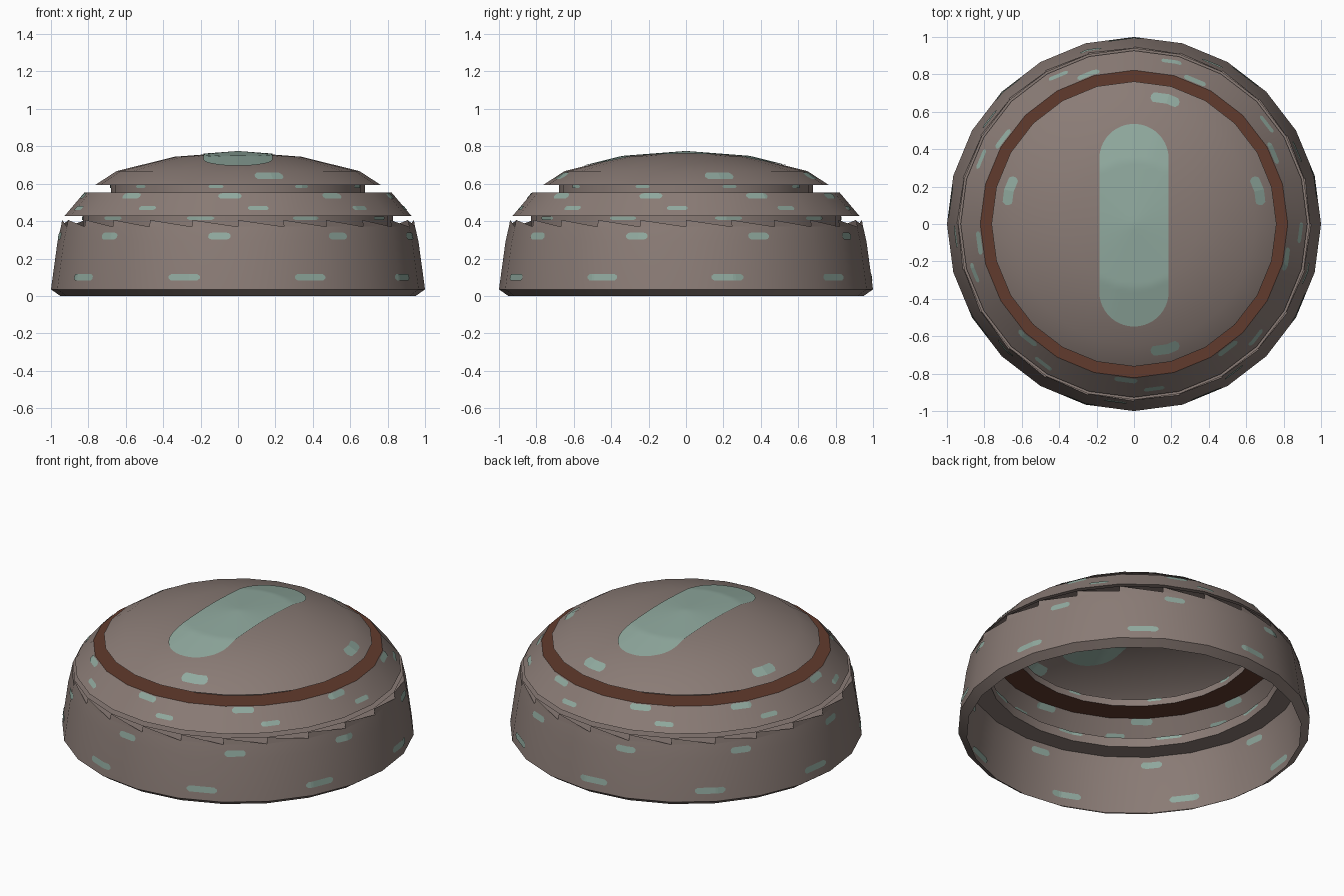
import bpy, math
from math import sin, cos, radians, floor, hypot, atan2, sqrt

if "Cube" in bpy.data.objects:
    bpy.data.objects.remove(bpy.data.objects["Cube"])

N = 24
STEP = 2 * math.pi / N


def material(name, rgb):
    m = bpy.data.materials.new(name)
    m.diffuse_color = (*rgb, 1)
    m.use_nodes = True
    m.node_tree.nodes["Principled BSDF"].inputs["Base Color"].default_value = m.diffuse_color
    return m


TAUPE = material("taupe", (0.255, 0.2, 0.18))
TEAL = material("pale teal", (0.28, 0.40, 0.345))
RUST = material("rust brown", (0.12, 0.043, 0.026))


def make(name, verts, faces, mat, smooth=True):
    me = bpy.data.meshes.new(name)
    me.from_pydata(verts, [], faces)
    me.materials.append(mat)
    ob = bpy.data.objects.new(name, me)
    bpy.context.collection.objects.link(ob)
    if smooth:
        bpy.ops.object.select_all(action='DESELECT')
        ob.select_set(True)
        bpy.context.view_layer.objects.active = ob
        bpy.ops.object.shade_smooth_by_angle(angle=radians(30))
    return ob


def at(a, r, z):
    # azimuth measured from the front (-y) towards +x
    return (r * sin(a), -r * cos(a), z)


def lathe(name, profile, mat):
    """Open 24-sided shell; the profile runs bottom to top."""
    verts, faces, rows = [], [], []
    for r, z in profile:
        if r == 0:
            rows.append([len(verts)] * N)
            verts.append((0, 0, z))
        else:
            rows.append(list(range(len(verts), len(verts) + N)))
            verts += [at(i * STEP, r, z) for i in range(N)]
    for a, b in zip(rows, rows[1:]):
        for i in range(N):
            j = (i + 1) % N
            f = [a[i], a[j], b[j], b[i]]
            faces.append(f[:3] if b[i] == b[j] else f)
    return make(name, verts, faces, mat)


def facet(a):
    # distance factor of a flat side compared with its corners
    return cos(STEP / 2) / cos(a - floor(a / STEP) * STEP - STEP / 2)


def lookup(table, x):
    # linear interpolation in a list of (x, y)
    table = sorted(table)
    for (x0, y0), (x1, y1) in zip(table, table[1:]):
        if x <= x1:
            return y0 + (y1 - y0) * (x - x0) / (x1 - x0)
    return table[-1][1]


# Shell parts
BASE = [(0.95, 0), (1.0, 0.035), (0.965, 0.29), (0.947, 0.37)]
LEDGE = [(0.947, 0.37), (0.83, 0.37)]
NECK = [(0.83, 0.37), (0.83, 0.428)]
TIER = [(0.83, 0.428), (0.927, 0.428), (0.822, 0.552)]
DOME = [(0.68, 0.594), (0.762, 0.594), (0.65, 0.667), (0.34, 0.744), (0, 0.77)]
lathe("base_wall", BASE, TAUPE)
lathe("lower_ledge", LEDGE, TAUPE)
lathe("lower_neck", NECK, TAUPE)
lathe("groove_plate", [(0.94, 0.406), (0.83, 0.406)], TAUPE)
lathe("middle_tier", TIER, TAUPE)
lathe("rust_ring", [(0.822, 0.552), (0.68, 0.552)], RUST)
lathe("upper_neck", [(0.68, 0.552), (0.68, 0.594)], TAUPE)
lathe("dome", DOME, TAUPE)

# Sawtooth strip around the groove
tv, tf = [], []
for i in range(N):
    tv += [at(i * STEP, 0.947, 0.37), at((i + 1) * STEP, 0.947, 0.37), at(i * STEP, 0.94, 0.406)]
    tf.append((3 * i, 3 * i + 1, 3 * i + 2))
make("groove_teeth", tv, tf, TAUPE, False)


def dashes(name, profile, z0, half_h, half_w, angles):
    """Rounded flecks that follow a wall, on its outside and inside."""
    table = [(z, r) for r, z in profile]
    verts, faces = [], []
    n = 12
    for deg in angles:
        for off in (0.004, -0.004):
            s = len(verts)
            for k in range(n + 1):
                u = -half_w + 2 * half_w * k / n
                t = max(0, abs(u) - (half_w - half_h)) / half_h
                h = half_h * max(0.35, sqrt(max(0, 1 - t * t)))
                for z in (z0 - h, z0 + h):
                    a = radians(deg) + u / lookup(table, z0)
                    verts.append(at(a, lookup(table, z) * facet(a) + off, z))
            for k in range(n):
                f = [s + 2 * k, s + 2 * k + 2, s + 2 * k + 3, s + 2 * k + 1]
                faces.append(f if off > 0 else f[::-1])
    make(name, verts, faces, TEAL, False)


def nine(start):
    return [start + 40 * k for k in range(9)]


dashes("base_flecks_low", BASE[1:], 0.10, 0.018, 0.088, nine(23))
dashes("base_flecks_high", BASE[1:], 0.32, 0.018, 0.06, nine(-6))
dashes("neck_flecks", NECK, 0.416, 0.009, 0.075, nine(-14))
dashes("tier_flecks_low", TIER[1:], 0.47, 0.011, 0.055, nine(7))
dashes("tier_flecks_high", TIER[1:], 0.535, 0.014, 0.062, nine(-3))
dashes("upper_neck_flecks", [(0.68, 0.552), (0.68, 0.594)], 0.585, 0.008, 0.04, nine(-10))
dashes("dome_flecks", DOME[1:3], 0.642, 0.017, 0.078, [14, 105, 166, 255])

# Long rounded stripe over the dome, seen from above and from inside
R, Y0, Y1 = 0.185, -0.548, 0.535
NY, NX = 64, 16
verts, faces = [], []
for off in (0.005, -0.005):
    s = len(verts)
    for j in range(NY + 1):
        # denser rows towards the rounded ends
        y = (Y0 + Y1) / 2 - (Y1 - Y0) / 2 * cos(math.pi * j / NY)
        d = max(0, Y0 + R - y, y - (Y1 - R))
        w = sqrt(max(0, R * R - d * d)) + 1e-4
        for i in range(NX + 1):
            x = w * (2 * i / NX - 1)
            rho = hypot(x, y) / facet(atan2(x, -y))
            verts.append((x, y, lookup(DOME[1:], rho) + off))
    for j in range(NY):
        for i in range(NX):
            a = s + j * (NX + 1) + i
            f = [a, a + 1, a + NX + 2, a + NX + 1]
            faces.append(f if off > 0 else f[::-1])
make("dome_stripe", verts, faces, TEAL)
